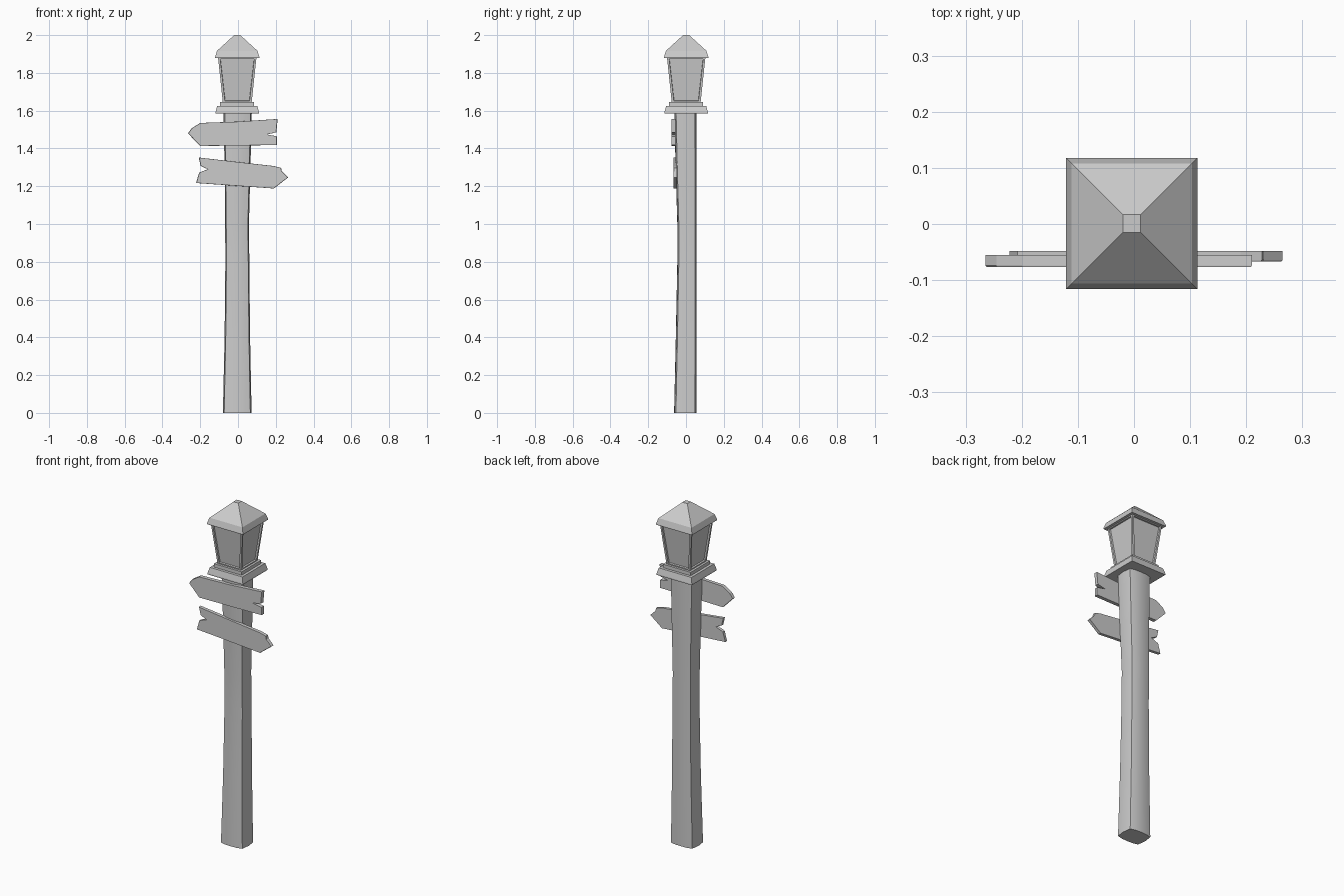
import bpy, bmesh
from mathutils import Vector

cube = bpy.data.objects.get("Cube")
if cube:
    bpy.data.objects.remove(cube, do_unlink=True)

GREY = (0.6, 0.6, 0.6, 1)
mat = bpy.data.materials.new("plain grey")
mat.use_nodes = True
mat.diffuse_color = GREY
mat.node_tree.nodes["Principled BSDF"].inputs["Base Color"].default_value = GREY

CX, CY = -0.004, 0.001  # lantern axis


def finish(name, bm, smooth=False):
    bmesh.ops.recalc_face_normals(bm, faces=bm.faces)
    mesh = bpy.data.meshes.new(name)
    bm.to_mesh(mesh)
    bm.free()
    obj = bpy.data.objects.new(name, mesh)
    bpy.context.collection.objects.link(obj)
    mesh.materials.append(mat)
    if smooth:
        bpy.ops.object.select_all(action='DESELECT')
        obj.select_set(True)
        bpy.context.view_layer.objects.active = obj
        bpy.ops.object.shade_smooth_by_angle(angle=0.6)
    return obj


def loft(bm, rings):
    """Join rings of points into a closed solid; return the side faces."""
    loops = [[bm.verts.new(p) for p in ring] for ring in rings]
    sides = []
    for a, b in zip(loops, loops[1:]):
        for i in range(len(a)):
            j = (i + 1) % len(a)
            sides.append(bm.faces.new((a[i], a[j], b[j], b[i])))
    bm.faces.new(loops[0][::-1])
    bm.faces.new(loops[-1])
    return sides


def square_stack(name, profile):
    """Square solid from (half width, height) pairs."""
    bm = bmesh.new()
    loft(bm, [[(CX + h * sx, CY + h * sy, z)
               for sx, sy in ((-1, -1), (1, -1), (1, 1), (-1, 1))]
              for h, z in profile])
    return finish(name, bm)


# Post: bulging rectangle, slightly waisted; (z, left, right, front, back)
post_levels = [(0, -0.08, 0.072, -0.063, 0.056), (0.4, -0.071, 0.064, -0.054, 0.056),
               (0.8, -0.067, 0.06, -0.046, 0.056), (1.0, -0.068, 0.058, -0.046, 0.056),
               (1.3, -0.071, 0.066, -0.055, 0.056), (1.59, -0.077, 0.073, -0.062, 0.056)]
outline = [(-0.91, -0.84), (-0.5, -0.97), (0, -1), (0.5, -0.97), (0.91, -0.84), (1, 0),
           (0.91, 0.84), (0.5, 0.97), (0, 1), (-0.5, 0.97), (-0.91, 0.84), (-1, 0)]
bm = bmesh.new()
loft(bm, [[((l + r) / 2 + u * (r - l) / 2, (f + b) / 2 + v * (b - f) / 2, z)
           for u, v in outline] for z, l, r, f, b in post_levels])
finish("post", bm, smooth=True)

# Lantern base, upper step and roof
square_stack("lantern_base", [(0.115, 1.585), (0.115, 1.592), (0.106, 1.625)])
square_stack("lantern_step", [(0.09, 1.62), (0.09, 1.645)])
square_stack("lantern_roof", [(0.117, 1.88), (0.117, 1.885), (0.107, 1.917), (0.016, 2.0)])

# Lantern body: flared box with recessed panes
bm = bmesh.new()
panes = loft(bm, [[(CX + h * sx, CY + h * sy, z)
                   for sx, sy in ((-1, -1), (1, -1), (1, 1), (-1, 1))]
                  for h, z in ((0.076, 1.64), (0.102, 1.885))])
bmesh.ops.recalc_face_normals(bm, faces=bm.faces)
bmesh.ops.inset_individual(bm, faces=panes, thickness=0.016)
bmesh.ops.inset_individual(bm, faces=panes, thickness=0.002, depth=-0.009)
finish("lantern_body", bm)


# Sign boards: broken-ended arrows with a thin front chamfer
def board(name, points, front, back):
    bm = bmesh.new()
    mid = sum((Vector(p) for p in points), Vector((0, 0))) / len(points)

    def ring(y, scale):
        return [(mid.x + (x - mid.x) * scale, y, mid.y + (z - mid.y) * scale)
                for x, z in points]
    loft(bm, [ring(front, 0.99), ring(front + 0.003, 1), ring(back, 1)])
    finish(name, bm)


board("upper_sign", [(-0.265, 1.48), (-0.245, 1.507), (-0.2, 1.535), (0.0, 1.542), (0.21, 1.556),
                     (0.203, 1.485), (0.152, 1.474), (0.207, 1.464), (0.207, 1.418),
                     (-0.2, 1.413)], -0.077, -0.055)
board("lower_sign", [(0.265, 1.246), (0.232, 1.279), (0.228, 1.297), (0.19, 1.307), (0.0, 1.328),
                     (-0.208, 1.352), (-0.198, 1.308), (-0.16, 1.29), (-0.206, 1.272),
                     (-0.222, 1.217), (0.19, 1.188)], -0.067, -0.048)
